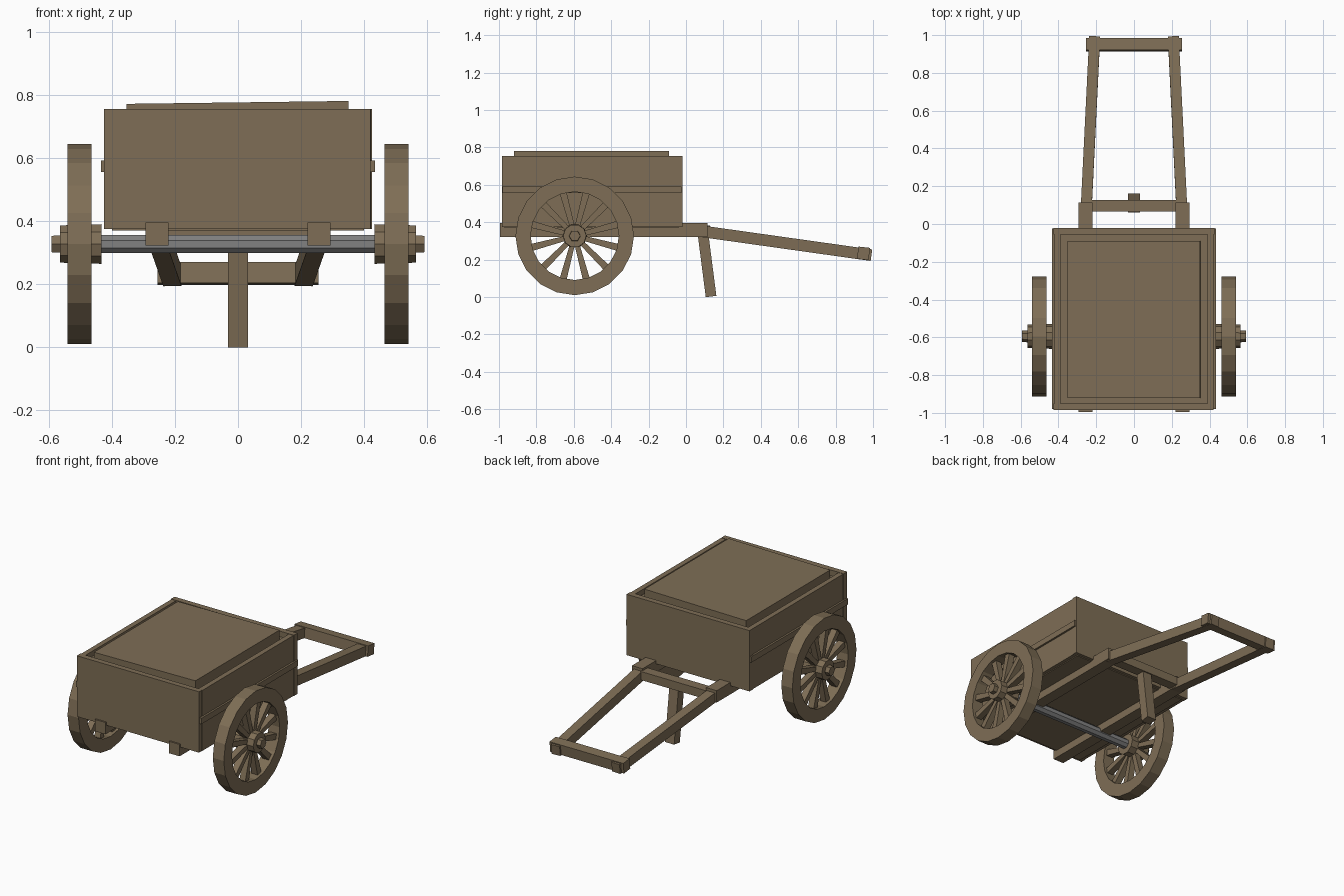
import bpy, bmesh, math
from mathutils import Vector, Matrix

if "Cube" in bpy.data.objects:
    bpy.data.objects.remove(bpy.data.objects["Cube"])


def material(name, color):
    m = bpy.data.materials.new(name)
    m.diffuse_color = (*color, 1)
    m.use_nodes = True
    m.node_tree.nodes["Principled BSDF"].inputs["Base Color"].default_value = m.diffuse_color
    return m


WOOD = material("weathered wood", (0.21, 0.155, 0.092))
IRON = material("grey iron", (0.22, 0.22, 0.22))


def finish(name, bm, mat):
    bmesh.ops.recalc_face_normals(bm, faces=bm.faces)
    me = bpy.data.meshes.new(name)
    bm.to_mesh(me)
    bm.free()
    me.materials.append(mat)
    ob = bpy.data.objects.new(name, me)
    bpy.context.collection.objects.link(ob)
    return ob


def box(name, lo, hi, mat=WOOD):
    lo, hi = Vector(lo), Vector(hi)
    bm = bmesh.new()
    bmesh.ops.create_cube(bm, size=1)
    for v in bm.verts:
        v.co = (lo + hi) / 2 + v.co * (hi - lo)
    return finish(name, bm, mat)


def beam(name, a, b, w, h):
    # square bar from a to b in a mostly y/z direction, w across x
    a, b = Vector(a), Vector(b)
    d = (b - a).normalized()
    side = (Vector((1, 0, 0)) - d * d.x).normalized()
    up = side.cross(d)
    bm = bmesh.new()
    bmesh.ops.create_cube(bm, size=1)
    for v in bm.verts:
        c = v.co.copy()
        v.co = (a + b) / 2 + side * c.x * w + d * c.y * (b - a).length + up * c.z * h
    return finish(name, bm, WOOD)


AY, AZ = -0.595, 0.327   # axle position


def lathe(name, profile, sides, mat=WOOD, closed=False, offset=0):
    # revolve (x, radius) points about the axle line
    bm = bmesh.new()
    rings = []
    for i in range(sides):
        t = 2 * math.pi * i / sides + offset
        rings.append([bm.verts.new((x, AY + r * math.cos(t), AZ + r * math.sin(t)))
                      for x, r in profile])
    n = len(profile)
    for i in range(sides):
        p, q = rings[i], rings[(i + 1) % sides]
        for j in range(n if closed else n - 1):
            k = (j + 1) % n
            bm.faces.new((p[j], p[k], q[k], q[j]))
    if not closed:
        bm.faces.new([r[0] for r in rings])
        bm.faces.new([r[-1] for r in rings])
    return finish(name, bm, mat)


# cargo box
box("box_front_panel", (-0.425, -0.985, 0.375), (0.42, -0.95, 0.755))
box("box_back_panel", (-0.425, -0.055, 0.375), (0.425, -0.02, 0.755))
for s in (-1, 1):
    a, b = sorted((s * 0.39, s * 0.422))
    box("box_side_panel", (a, -0.96, 0.375), (b, -0.045, 0.753))
    a, b = sorted((s * 0.41, s * 0.434))
    box("side_rail", (a, -0.98, 0.555), (b, -0.025, 0.592))
box("box_floor", (-0.4, -0.97, 0.37), (0.4, -0.04, 0.41))
box("box_filling", (-0.395, -0.96, 0.66), (0.395, -0.045, 0.72))
lid = box("lid", (-0.353, -0.415, -0.06), (0.35, 0.415, 0))
lid.location = (0, -0.505, 0.776)
lid.rotation_euler = (0, -0.013, 0)

# chassis, handles and leg
for s in (-1, 1):
    a, b = sorted((s * 0.22, s * 0.293))
    box("chassis_beam", (a, -0.995, 0.322), (b, 0.115, 0.396))
    beam("pull_handle", (s * 0.253, 0.08, 0.352), (s * 0.208, 0.99, 0.224), 0.058, 0.062)
box("chassis_crossbar", (-0.225, 0.065, 0.33), (0.225, 0.128, 0.383))
beam("handle_crossbar_mount", (0, 0.918, 0.237), (0, 0.98, 0.230), 0.51, 0.066)
beam("support_leg", (0, 0.09, 0.345), (0, 0.134, 0.003), 0.063, 0.057)

# axle and wheels
lathe("axle", [(-0.45, 0.031), (0.45, 0.031)], 8, IRON, offset=math.pi / 8)
for s in (-1, 1):
    lathe("wheel_rim", [(s * 0.464, 0.317), (s * 0.54, 0.317),
                        (s * 0.54, 0.236), (s * 0.464, 0.236)], 20, closed=True)
    lathe("wheel_hub", [(s * 0.432, 0.066), (s * 0.565, 0.062)], 10)
    lathe("hub_cap", [(s * 0.55, 0.032), (s * 0.592, 0.030)], 6)
    bm = bmesh.new()
    for i in range(12):
        rot = Matrix.Rotation(math.radians(15 + 30 * i), 4, 'X')
        m = Matrix.Translation((s * 0.502, AY, AZ)) @ rot
        made = bmesh.ops.create_cube(bm, size=1)["verts"]
        for v in made:
            c = v.co.copy()
            w = 0.038 if c.z > 0 else 0.026
            v.co = m @ Vector((c.x * 0.04, c.y * w, 0.145 + c.z * 0.2))
    finish("wheel_spokes", bm, WOOD)
